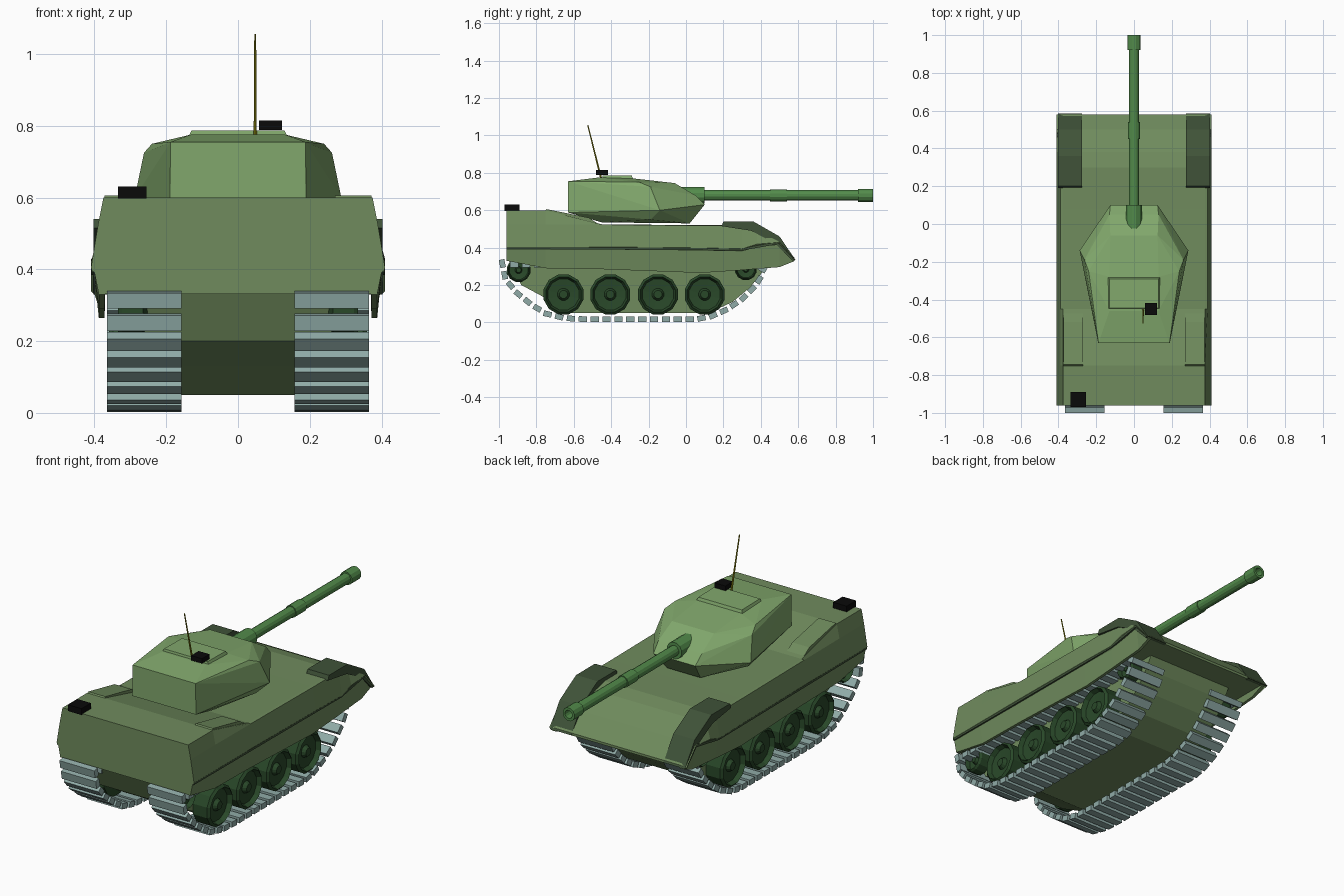
import bpy, bmesh, math
from mathutils import Vector, Matrix

if "Cube" in bpy.data.objects:
    bpy.data.objects.remove(bpy.data.objects["Cube"])


def material(name, rgb):
    m = bpy.data.materials.new(name)
    m.diffuse_color = (*rgb, 1)
    m.use_nodes = True
    m.node_tree.nodes["Principled BSDF"].inputs["Base Color"].default_value = m.diffuse_color
    return m


HULL = material("hull_green", (0.16, 0.26, 0.11))
TURRET = material("turret_green", (0.22, 0.39, 0.15))
DARK = material("fender_green", (0.05, 0.085, 0.04))
WHEEL = material("wheel_green", (0.022, 0.065, 0.022))
GUN = material("gun_green", (0.085, 0.26, 0.07))
STEEL = material("track_steel", (0.28, 0.41, 0.39))
BLACK = material("black", (0.003, 0.003, 0.003))
OLIVE = material("antenna_olive", (0.26, 0.24, 0.005))


def finish(bm, name, mat, mirror=False):
    bmesh.ops.recalc_face_normals(bm, faces=bm.faces)
    mesh = bpy.data.meshes.new(name)
    bm.to_mesh(mesh)
    bm.free()
    mesh.materials.append(mat)
    ob = bpy.data.objects.new(name, mesh)
    bpy.context.collection.objects.link(ob)
    if mirror:
        ob.modifiers.new("Mirror", 'MIRROR')
    return ob


def loft(bm, rings):
    """Skin closed rings of equal length and cap both ends."""
    rows = [[bm.verts.new(p) for p in ring] for ring in rings]
    n = len(rows[0])
    for a, b in zip(rows, rows[1:]):
        for i in range(n):
            j = (i + 1) % n
            bm.faces.new((a[i], a[j], b[j], b[i]))
    bm.faces.new(rows[0])
    bm.faces.new(rows[-1])


def extrude_x(bm, profile, x0, x1):
    loft(bm, [[(x, y, z) for y, z in profile] for x in (x0, x1)])


def lathe(bm, profile, centre, axis, sides=12):
    """Turn (distance, radius) pairs about an axis."""
    q = Vector(axis).to_track_quat('Z', 'Y')
    rings = []
    for d, r in profile:
        ring = []
        for i in range(sides):
            a = 2 * math.pi * (i + 0.5) / sides
            ring.append(Vector(centre) + q @ Vector((r * math.cos(a), r * math.sin(a), d)))
        rings.append(ring)
    loft(bm, rings)


def block(bm, centre, size, rot=Matrix()):
    m = Matrix.Translation(centre) @ rot @ Matrix.Diagonal((*size, 1))
    bmesh.ops.create_cube(bm, size=1, matrix=m)


def convex(name, half_points, mat):
    bm = bmesh.new()
    for x, y, z in half_points:
        for s in (-1, 1):
            bm.verts.new((s * x, y, z))
    bmesh.ops.convex_hull(bm, input=bm.verts)
    return finish(bm, name, mat)


# Upper hull with hanging skirts: y, top, ridge and skirt heights per station
stations = [(-0.96, .60, .405, .33), (-0.75, .60, .405, .29), (-0.45, .525, .405, .285),
            (0.08, .52, .40, .265), (0.30, .52, .395, .28), (0.38, .50, .42, .287),
            (0.50, .435, .43, .296), (0.58, .345, .34, .328)]
rings = []
for y, top, ridge, skirt in stations:
    half = [(.375, top), (.39, min(.525, top - .002)), (.41, ridge - .001),
            (.40, max(ridge - .015, skirt + .002)), (.388, skirt), (.372, skirt), (.37, .332)]
    rings.append([(x, y, z) for x, z in half] + [(-x, y, z) for x, z in reversed(half)])
bm = bmesh.new()
loft(bm, rings)
finish(bm, "upper_hull", HULL)

# Lower hull tub
bm = bmesh.new()
extrude_x(bm, [(-.95, .34), (-.88, .2), (-.75, .13), (-.62, .05), (.12, .05), (.25, .11),
               (.34, .185), (.41, .27), (.45, .34)], -.26, .26)
finish(bm, "lower_hull", HULL)

# Front fenders
bm = bmesh.new()
extrude_x(bm, [(.19, .515), (.20, .54), (.36, .54), (.50, .46), (.585, .335),
               (.57, .33), (.48, .42), (.35, .49)], .275, .403)
finish(bm, "front_fender", DARK, True)

# Sloping panels on the engine deck
bm = bmesh.new()
extrude_x(bm, [(-.76, .59), (-.745, .606), (-.52, .56), (-.47, .528), (-.47, .51)], .27, .372)
finish(bm, "deck_panel", HULL, True)

# Dark strip along the hull side
bm = bmesh.new()
extrude_x(bm, [(-.96, .393), (-.96, .405), (.30, .397), (.48, .43), (.50, .42), (.30, .385)], .39, .409)
finish(bm, "side_strip", DARK, True)

# Turret body
convex("turret", [(.188, -.63, .755), (.19, -.63, .588), (.16, -.45, .535), (.24, -.19, .55),
                  (.288, -.14, .60), (.262, -.19, .725), (.24, -.25, .75), (.13, -.46, .776),
                  (.13, -.28, .77), (.125, -.06, .745), (.13, .05, .68), (.125, .10, .63),
                  (.10, .02, .53)], TURRET)
# Roof hatch
convex("roof_hatch", [(.14, -.45, .765), (.14, -.28, .76), (.13, -.445, .787), (.13, -.29, .785)], TURRET)

# Gun barrel with mantlet collar, sleeve and hollow muzzle
bm = bmesh.new()
lathe(bm, [(-.06, .045), (.10, .045), (.10, .028), (.45, .028), (.45, .033), (.54, .033),
           (.54, .028), (.92, .028), (.92, .036), (1.0, .036), (1.0, .022), (.93, .02)],
      (0, 0, .68), (0, 1, 0))
finish(bm, "gun_barrel", GUN)

# Antenna
base, tip = Vector((.048, -.455, .775)), Vector((.048, -.525, 1.055))
bm = bmesh.new()
lathe(bm, [(0, .005), ((tip - base).length, .003)], base, tip - base, 6)
finish(bm, "antenna", OLIVE)

# Black equipment boxes
bm = bmesh.new()
block(bm, (.09, -.45, .802), (.064, .064, .026))
finish(bm, "turret_box", BLACK)
bm = bmesh.new()
block(bm, (-.295, -.93, .614), (.08, .08, .034))
finish(bm, "deck_box", BLACK)

# Road wheels plus end wheels
bm = bmesh.new()
for y, z, r in [(-.655, .15, .11), (-.405, .15, .11), (-.15, .15, .11), (.10, .15, .11),
                (-.895, .28, .065), (.32, .285, .06)]:
    w = .335 if r < .1 else .36
    lathe(bm, [(.25, r * .3), (.265, r), (w - .012, r), (w, r * .88), (w - .025, r * .78),
               (w - .03, r * .3), (w - .01, r * .2)], (0, y, z), (1, 0, 0))
finish(bm, "wheels", WHEEL, True)

# Track links spaced evenly around a closed path
path = [Vector((0, y, z)) for y, z in
        [(-.982, .315), (-.965, .23), (-.90, .155), (-.82, .09), (-.74, .045), (-.65, .023),
         (-.55, .018), (.06, .018), (.14, .035), (.22, .07), (.30, .125), (.37, .195),
         (.405, .25), (.41, .285), (.37, .31), (-.93, .31)]]
loop = list(zip(path, path[1:] + path[:1]))
total = sum((b - a).length for a, b in loop)
count = round(total / .064)
bm = bmesh.new()
for i in range(count):
    d = i * total / count
    for a, b in loop:
        seg = (b - a).length
        if d <= seg:
            break
        d -= seg
    t = (b - a).normalized()
    rot = Matrix.Rotation(math.atan2(t.z, t.y), 4, 'X')
    block(bm, a + t * d + Vector((.261, 0, 0)), (.208, .044, .03), rot)
finish(bm, "track", STEEL, True)
